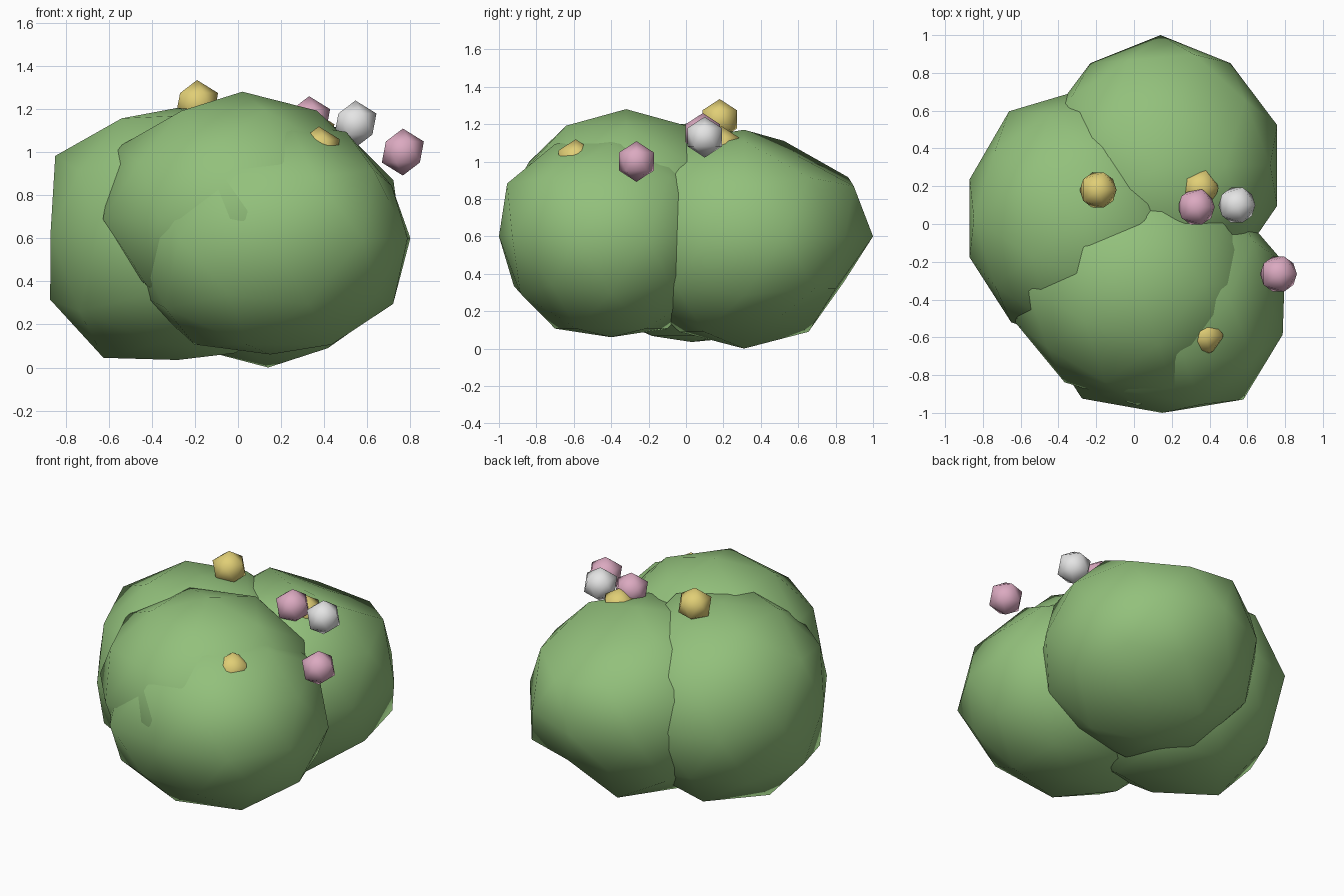
import bpy
from math import cos, sin, radians
from mathutils import Vector


def material(name, rgb):
    m = bpy.data.materials.new(name)
    m.diffuse_color = (*rgb, 1.0)
    return m


leaf = material("leaf_green", (0.29, 0.53, 0.20))
yellow = material("petal_yellow", (0.75, 0.62, 0.18))
pink = material("petal_pink", (0.71, 0.40, 0.53))
white = material("petal_white", (0.78, 0.78, 0.78))


def blob(name, mat, centre, radii, subdivisions, dents=()):
    """Smooth stretched icosphere; dents = (azimuth, elevation, scale) of single points."""
    bpy.ops.mesh.primitive_ico_sphere_add(subdivisions=subdivisions, radius=1.0)
    ob = bpy.context.object
    ob.name = name
    ob.data.materials.append(mat)
    verts = ob.data.vertices
    scale = [1.0] * len(verts)
    for az, el, s in dents:
        a, e = radians(az), radians(el)
        d = Vector((cos(a) * cos(e), sin(a) * cos(e), sin(e)))
        scale[max(range(len(verts)), key=lambda i: verts[i].co.dot(d))] = s
    for v, s in zip(verts, scale):
        v.co = [c + r * k * s for c, r, k in zip(centre, radii, v.co)]
    bpy.ops.object.shade_smooth()
    return ob


# Foliage clumps, each slightly lumpy
blob("foliage_back", leaf, (0.14, 0.31, 0.60), (0.65, 0.69, 0.60), 2, [
    (0, 90, 0.95), (72, 58, 0.84), (36, -58, 0.86), (72, -32, 0.88),
    (108, -27, 0.91), (36, -27, 1.04), (54, 0, 0.97), (126, 0, 0.97)])
blob("foliage_left", leaf, (-0.28, 0.03, 0.62), (0.63, 0.68, 0.65), 2, [
    (0, -90, 0.90), (0, 90, 0.90), (180, -27, 1.05), (180, 32, 1.06),
    (162, 0, 0.985), (198, 0, 0.985), (180, -58, 1.04), (-72, -58, 0.92),
    (72, 58, 0.94), (144, 58, 0.97), (216, 58, 0.97), (126, 0, 1.03),
    (216, -32, 1.05)])
blob("foliage_front_low", leaf, (0.15, -0.40, 0.60), (0.67, 0.60, 0.58), 2, [
    (0, -90, 0.93), (0, 90, 0.95), (-54, 0, 1.09), (-126, 0, 1.08),
    (-72, 27, 1.09), (0, 27, 0.94), (-162, 0, 1.01), (180, -27, 1.01),
    (-144, -32, 1.06), (-108, -27, 1.02), (-36, 32, 1.04),
    (18, 0, 1.02), (36, 32, 1.04)])
blob("foliage_front_high", leaf, (0.02, -0.32, 0.69), (0.66, 0.64, 0.59), 2, [
    (162, 0, 1.03), (198, 0, 1.03), (180, 32, 1.05),
    (180, -27, 0.91), (-108, -27, 0.91), (-36, -27, 0.92), (-144, -32, 0.98),
    (180, -58, 0.88), (-108, -58, 0.92), (-36, -58, 0.92)])

# Flower buds scattered over the top
buds = [
    (yellow, (-0.19, 0.18, 1.225)),
    (yellow, (0.35, 0.19, 1.08)),
    (yellow, (0.375, -0.59, 1.01)),
    (pink, (0.33, 0.09, 1.15)),
    (pink, (0.765, -0.265, 1.00)),
    (white, (0.545, 0.10, 1.13)),
]
for i, (mat, pos) in enumerate(buds):
    blob(f"flower_bud_{i + 1}", mat, pos, (0.109, 0.109, 0.109), 1)
